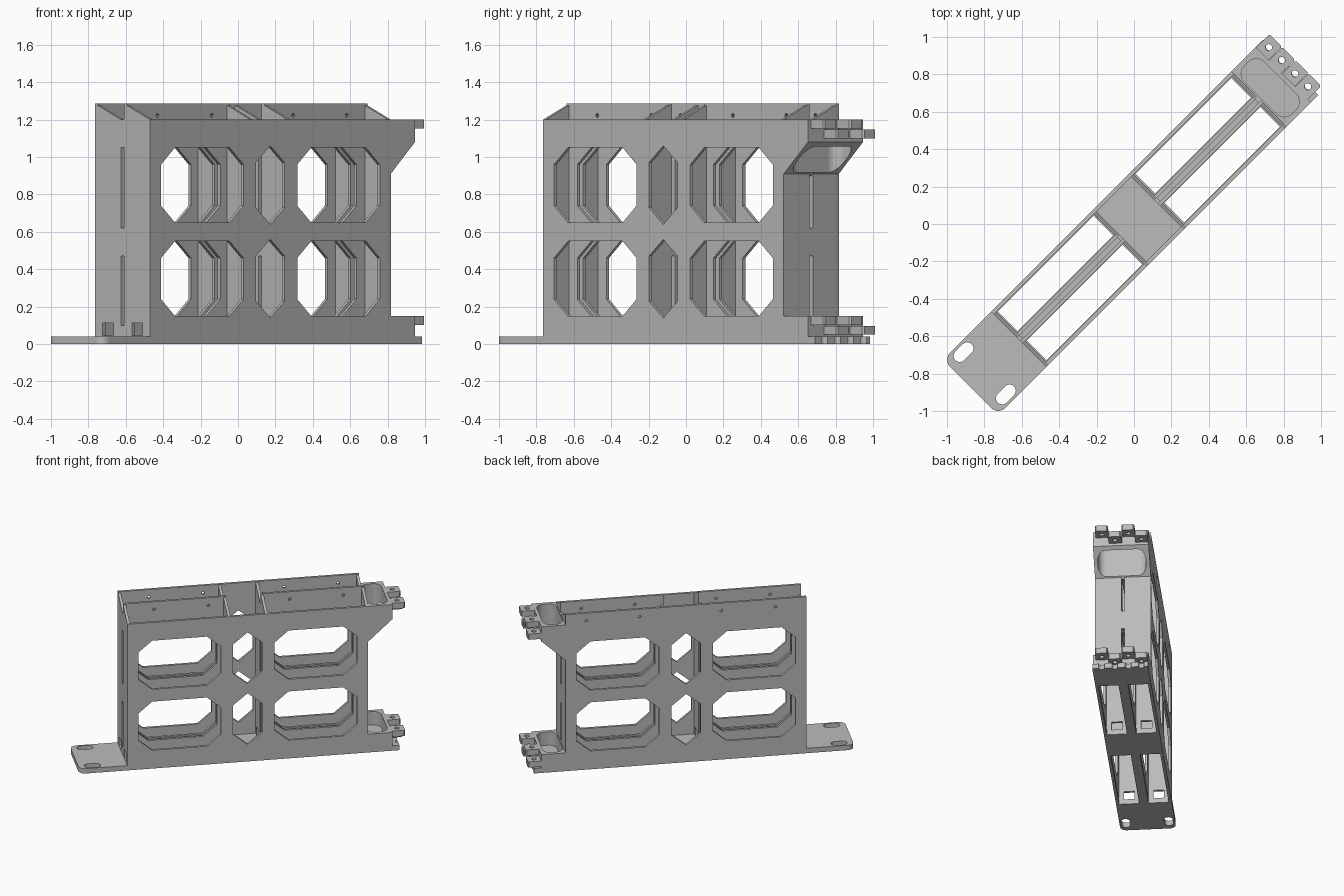
import bpy, bmesh
from math import pi, cos, sin
from mathutils import Matrix, Vector

cube = bpy.data.objects.get("Cube")
if cube:
    bpy.data.objects.remove(cube)

grey = bpy.data.materials.new("plain grey")
grey.use_nodes = True
grey.diffuse_color = (0.5, 0.5, 0.5, 1)
grey.node_tree.nodes["Principled BSDF"].inputs["Base Color"].default_value = (0.5, 0.5, 0.5, 1)

# The rack is laid out along its length (u), width (v) and height, then turned diagonally
TURN = Matrix.Rotation(pi / 4, 4, 'Z')
ALONG = Matrix(((1, 0, 0, 0), (0, 0, -1, 0), (0, 1, 0, 0), (0, 0, 0, 1)))   # drawn in length, height
ACROSS = Matrix(((0, 0, 1, 0), (1, 0, 0, 0), (0, 1, 0, 0), (0, 0, 0, 1)))   # drawn in width, height
FLAT = Matrix.Identity(4)                                                  # drawn in length, width

HALF, WALL, GAP = 0.208, 0.02, 0.012
BACK, FRONT = -0.873, 0.947
LOW, HIGH, BASE = 1.2, 1.285, 0.04


def rect(x0, x1, y0, y1, cx=0, cy=0):
    """Rectangle, with optional chamfered corners."""
    if not cx:
        return [(x0, y0), (x1, y0), (x1, y1), (x0, y1)]
    return [(x0 + cx, y0), (x1 - cx, y0), (x1, y0 + cy), (x1, y1 - cy),
            (x1 - cx, y1), (x0 + cx, y1), (x0, y1 - cy), (x0, y0 + cy)]


def rounded(x0, x1, y0, y1, r, n=6):
    """Rectangle with round corners; also makes slots and circles."""
    corners = [(x1 - r, y1 - r), (x0 + r, y1 - r), (x0 + r, y0 + r), (x1 - r, y0 + r)]
    return [(cx + r * cos((q + k / n) * pi / 2), cy + r * sin((q + k / n) * pi / 2))
            for q, (cx, cy) in enumerate(corners) for k in range(n + 1)]


def circle(x, y, r, n=16):
    return [(x + r * cos(2 * pi * k / n), y + r * sin(2 * pi * k / n)) for k in range(n)]


def diamond(x0, x1, y0, y1, c):
    m = (x0 + x1) / 2
    return [(m, y0), (x1, y0 + c), (x1, y1 - c), (m, y1), (x0, y1 - c), (x0, y0 + c)]


def panel(name, plane, outline, holes, a, b, slope=None):
    """Flat panel with holes, spanning a..b along the plane's normal."""
    curve = bpy.data.curves.new(name, 'CURVE')
    curve.dimensions, curve.fill_mode = '2D', 'BOTH'
    curve.extrude = abs(b - a) / 2
    for loop in [outline] + holes:
        spline = curve.splines.new('POLY')
        spline.points.add(len(loop) - 1)
        for p, (x, y) in zip(spline.points, loop):
            p.co = (x, y, 0, 1)
        spline.use_cyclic_u = True
    temp = bpy.data.objects.new(name + " outline", curve)
    bpy.context.collection.objects.link(temp)
    deps = bpy.context.evaluated_depsgraph_get()
    mesh = bpy.data.meshes.new_from_object(temp.evaluated_get(deps))
    bpy.data.objects.remove(temp)
    bm = bmesh.new()
    bm.from_mesh(mesh)
    bmesh.ops.remove_doubles(bm, verts=bm.verts, dist=0.0002)
    bm.transform(plane @ Matrix.Translation((0, 0, (a + b) / 2)))
    if slope:
        # Trim away everything below a sloping plane and close the cut
        res = bmesh.ops.bisect_plane(bm, geom=bm.verts[:] + bm.edges[:] + bm.faces[:], dist=1e-5,
                                     plane_co=slope[0], plane_no=slope[1], clear_inner=True)
        cut = [e for e in res["geom_cut"] if isinstance(e, bmesh.types.BMEdge)]
        bmesh.ops.triangle_fill(bm, edges=cut, use_beauty=True)
    bmesh.ops.recalc_face_normals(bm, faces=bm.faces)
    for f in bm.faces:
        f.smooth = False
        f.material_index = 0
    bm.transform(TURN)
    bm.to_mesh(mesh)
    bm.free()
    mesh.materials.clear()
    mesh.materials.append(grey)
    mesh.name = name
    ob = bpy.data.objects.new(name, mesh)
    bpy.context.collection.objects.link(ob)
    return ob


BAYS = [(BACK, -0.095), (0.167, FRONT)]
WINDOWS = [(-0.79, -0.166), (0.24, 0.864)]
PINS = [(-0.64, -0.23), (0.385, 0.79)]
LEVELS = [(0.15, 0.55), (0.65, 1.05)]
TABS = [-0.138, -0.04, 0.06, 0.158]


def windows(bay):
    u0, u1 = WINDOWS[bay]
    return [rect(u0, u1, z0, z1, 0.105, 0.09) for z0, z1 in LEVELS]


def pins(bay):
    return [circle(u, 1.222, 0.011, 10) for u in PINS[bay]]


# Base plate: rounded mounting end, scalloped hinge end, four openings, two slots
round_end = rounded(-1.235, 1, -HALF, HALF, 0.05)
plate = [p for p in round_end if p[0] < 0]
plate += [(1.185, -HALF)]
for v in TABS:
    plate += [(1.185 - 0.022 * sin(k * pi / 6), v - 0.022 * cos(k * pi / 6)) for k in range(7)]
plate += [(1.185, HALF)]
openings = [rect(u0, u1, min(s * 0.035, s * 0.185), max(s * 0.035, s * 0.185))
            for u0, u1 in ((-0.845, -0.122), (0.195, 0.92)) for s in (-1, 1)]
slots = [rounded(-1.19, -1.068, s * 0.16 - 0.033, s * 0.16 + 0.033, 0.032) for s in (-1, 1)]
panel("base_plate", FLAT, plate, openings + slots, 0, BASE)

# Outer long walls: one tall with pin holes, one lower
middle = [diamond(-0.073, 0.145, z0 - 0.01, z1 + 0.01, 0.09) for z0, z1 in LEVELS]
cutouts = windows(0) + windows(1) + middle
panel("outer_wall_tall", ALONG, rect(BACK, FRONT, BASE, HIGH),
      cutouts + pins(0) + pins(1), -HALF, -HALF + WALL)
panel("outer_wall_low", ALONG, rect(BACK, FRONT, BASE, LOW), cutouts, HALF - WALL, HALF)

# Inner long walls: a tall and a low one back to back in each bay
for i, (u0, u1) in enumerate(BAYS):
    panel("inner_wall_tall", ALONG, rect(u0, u1, BASE, HIGH), windows(i) + pins(i), GAP, GAP + WALL)
    panel("inner_wall_low", ALONG, rect(u0, u1, BASE, LOW), windows(i), -GAP - WALL, -GAP)

# Cross walls with a stepped sloping top, centre slits and cable holes
stepped = [(-HALF, BASE), (HALF, BASE), (HALF, HIGH), (GAP, LOW),
           (-GAP, LOW), (-GAP, HIGH), (-HALF, LOW)]
slits = [rect(-GAP, GAP, 0.1, 0.47), rect(-GAP, GAP, 0.62, 1.05)]
cable = [rect(s * 0.11 - 0.04, s * 0.11 + 0.04, 0.045, 0.112) for s in (-1, 1)]
for name, u, extra in (("end_wall", BACK, cable), ("divider_wall", -0.115, cable),
                       ("divider_wall", 0.167, cable), ("hinge_wall", FRONT - WALL, [])):
    panel(name, ACROSS, stepped, slits + extra, u, u + WALL)

# Hinge brackets: pocketed frames, the upper one tapering underneath
frame = rect(0.935, 1.13, -HALF, HALF)
pocket = [rounded(0.955, 1.105, -0.18, 0.18, 0.06)]
panel("lower_bracket", FLAT, frame, pocket, BASE, 0.15)
panel("upper_bracket", FLAT, frame, pocket, 0.85, LOW,
      (Vector((FRONT, 0, 0.91)), Vector((-0.17, 0, 0.183)).normalized()))

# Hinge tabs at alternating heights
for top in (0.15, LOW):
    for i, v in enumerate(TABS):
        z = top - 0.053 * (i % 2)
        panel("hinge_tab", FLAT, rect(1.11, 1.23, v - 0.048, v + 0.048, 0.008, 0.008),
              [circle(1.177, v, 0.018)], z - 0.047, z)
